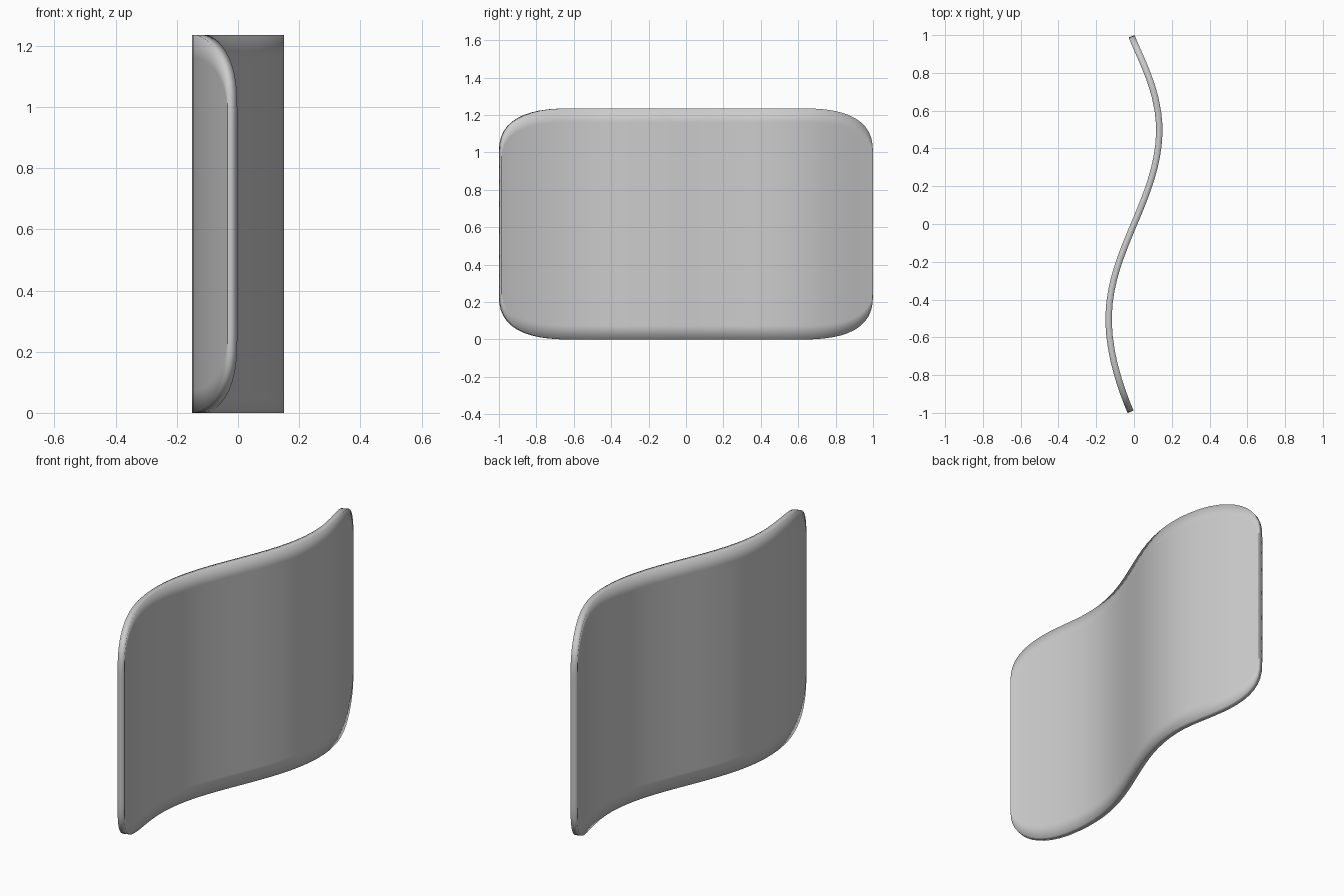
import bpy, bmesh
from math import sin, cos, pi

if "Cube" in bpy.data.objects:
    bpy.data.objects.remove(bpy.data.objects["Cube"])

H = 1.236              # panel height
RY, RZ = 0.40, 0.25    # reach of the soft corners
T = 0.034              # thickness
END = 0.994
ROWS = (0, 0.06, 0.15, 0.3, 0.5, 0.7, 0.85, 0.94, 1)


def wave(y):
    # S-shaped plan curve
    return 0.134 * sin(pi * y) - 0.015 * y ** 4 * (1 - 4 * (y * y - 1)) * (abs(y) > 0.5) * (2 * abs(y) - 1)


def drop(y):
    # how far the soft corner lowers the edge at this y
    u = max(0.0, (abs(y) - (END - RY)) / RY)
    return RZ * (1 - max(0.0, 1 - u ** 2.7) ** (1 / 2.7))


# column positions: even in the middle, bunched towards the rounded ends
half = [0.594 * i / 10 for i in range(10)]
half += [END - RY + RY * sin(pi / 2 * i / 12) ** 0.8 for i in range(13)]
cols = [-y for y in reversed(half[1:])] + half

# curved panel sheet
bm = bmesh.new()
grid = []
for y in cols:
    d = drop(y)
    grid.append([bm.verts.new((wave(y), y, d + (H - 2 * d) * r)) for r in ROWS])
for a, b in zip(grid, grid[1:]):
    for j in range(len(ROWS) - 1):
        bm.faces.new((a[j], b[j], b[j + 1], a[j + 1]))
mesh = bpy.data.meshes.new("curved_panel")
bm.to_mesh(mesh)
bm.free()
panel = bpy.data.objects.new("curved_panel", mesh)
bpy.context.collection.objects.link(panel)
for p in mesh.polygons:
    p.use_smooth = True

# thickness
solid = panel.modifiers.new("thickness", 'SOLIDIFY')
solid.thickness = T
solid.offset = 0
